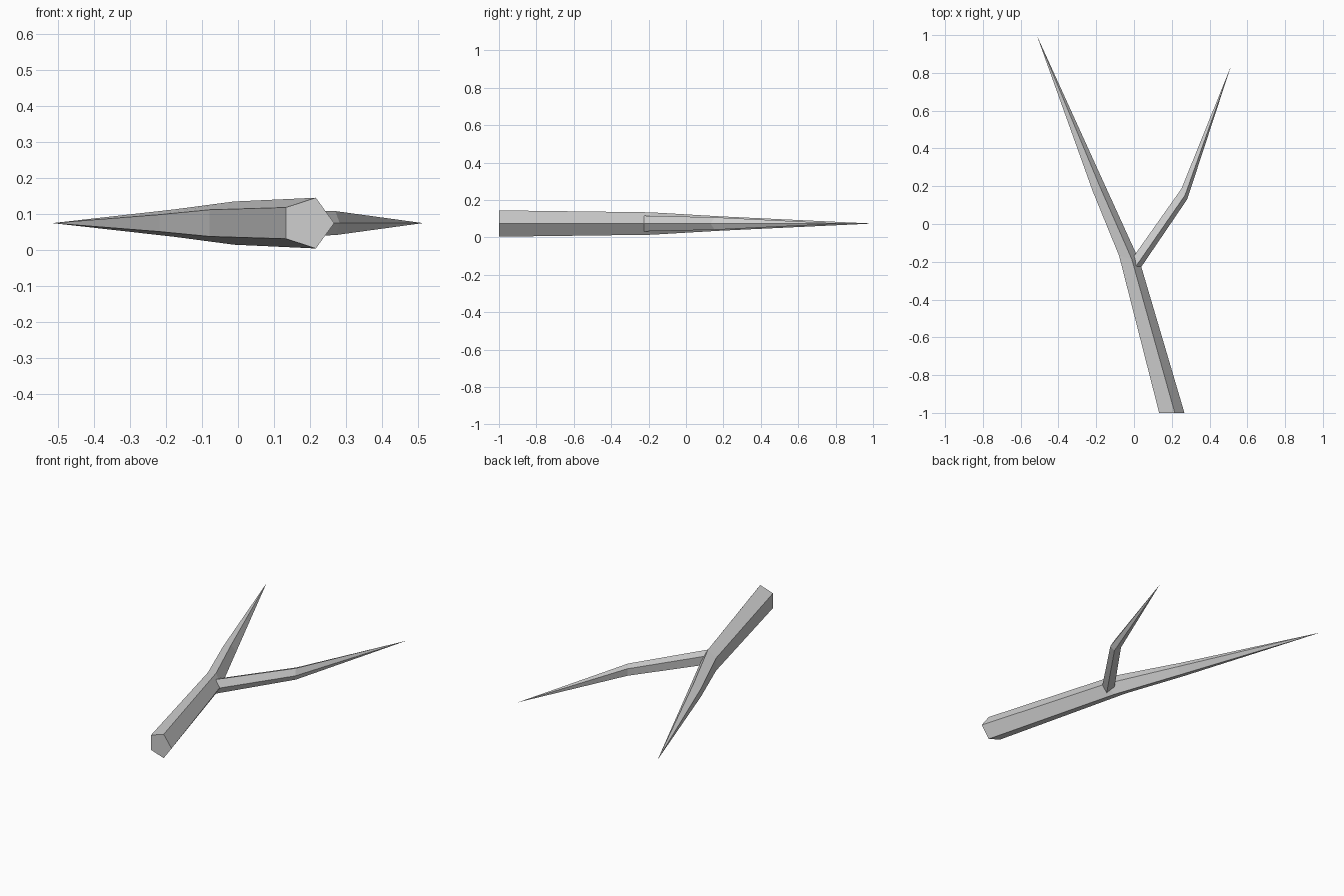
import bpy, bmesh
from math import cos, sin, pi, radians
from mathutils import Vector

cube = bpy.data.objects.get("Cube")
if cube:
    bpy.data.objects.remove(cube, do_unlink=True)

SIDES = 5
AXIS_Z = 0.074

bark = bpy.data.materials.new("light grey bark")
bark.use_nodes = True
colour = (0.62, 0.62, 0.62, 1)
bark.diffuse_color = colour
bark.node_tree.nodes["Principled BSDF"].inputs["Base Color"].default_value = colour


def tapered_limb(name, rings, tip):
    """Join five-sided rings (x, y, radius, turn in degrees) and close to a tip."""
    bm = bmesh.new()
    loops = []
    for x, y, radius, turn in rings:
        across = Vector((cos(radians(turn)), sin(radians(turn)), 0))
        centre = Vector((x, y, AXIS_Z))
        loop = []
        for i in range(SIDES):
            a = 2 * pi * i / SIDES
            offset = across * cos(a) + Vector((0, 0, sin(a)))
            loop.append(bm.verts.new(centre + offset * radius))
        loops.append(loop)
    end = bm.verts.new((tip[0], tip[1], AXIS_Z))
    bm.faces.new(loops[0])
    for i in range(SIDES):
        j = (i + 1) % SIDES
        for a, b in zip(loops, loops[1:]):
            bm.faces.new((a[i], a[j], b[j], b[i]))
        bm.faces.new((loops[-1][i], loops[-1][j], end))
    bmesh.ops.recalc_face_normals(bm, faces=bm.faces)
    mesh = bpy.data.meshes.new(name)
    bm.to_mesh(mesh)
    bm.free()
    mesh.materials.append(bark)
    bpy.context.collection.objects.link(bpy.data.objects.new(name, mesh))


# Main stem, bending left towards a sharp point
tapered_limb("main_stem", [(0.193, -1, 0.074, 0),
                           (-0.03, -0.182, 0.063, -16),
                           (-0.188, 0.184, 0.04, 22)], (-0.515, 1))

# Side twig, forking off the stem's bend
tapered_limb("side_twig", [(-0.004, -0.225, 0.044, 0),
                           (0.265, 0.162, 0.035, -61)], (0.513, 0.835))
